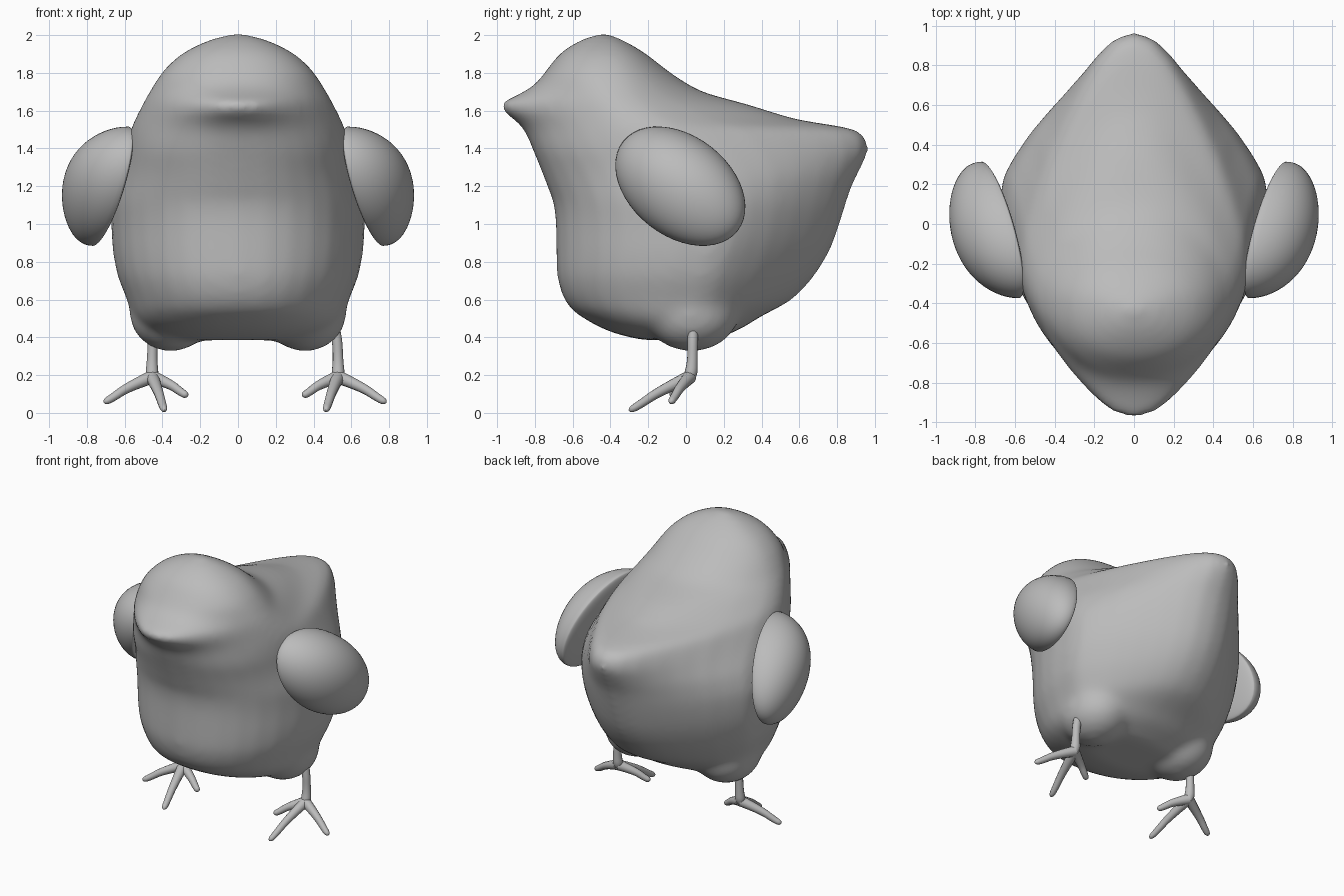
import bpy, bmesh, math
from mathutils import Vector

if "Cube" in bpy.data.objects:
    bpy.data.objects.remove(bpy.data.objects["Cube"])

grey = bpy.data.materials.new("soft_grey")
grey.diffuse_color = (0.5, 0.5, 0.5, 1)
grey.use_nodes = True
grey.node_tree.nodes["Principled BSDF"].inputs["Base Color"].default_value = grey.diffuse_color


def finish(ob):
    ob.data.materials.clear()
    ob.data.materials.append(grey)
    for p in ob.data.polygons:
        p.use_smooth = True


def mesh_object(name, bm):
    me = bpy.data.meshes.new(name)
    bmesh.ops.recalc_face_normals(bm, faces=bm.faces)
    bm.to_mesh(me)
    bm.free()
    ob = bpy.data.objects.new(name, me)
    bpy.context.collection.objects.link(ob)
    finish(ob)
    return ob


def ellipsoid(bm, centre, radii):
    made = bmesh.ops.create_uvsphere(bm, u_segments=32, v_segments=20, radius=1)
    for v in made["verts"]:
        v.co = Vector(c + r * k for c, r, k in zip(centre, radii, v.co))


def lookup(table, z):
    """Smooth (monotone cubic) interpolation through (z, value) pairs."""
    n = len(table)
    i = next((k for k in range(n - 1) if z <= table[k + 1][0]), n - 2)

    def slope(k):
        return (table[k + 1][1] - table[k][1]) / (table[k + 1][0] - table[k][0])

    def tangent(k):
        if k in (0, n - 1):
            return slope(min(k, n - 2))
        a, b = slope(k - 1), slope(k)
        return 0 if a * b <= 0 else 2 * a * b / (a + b)

    (z0, a), (z1, b) = table[i], table[i + 1]
    h = z1 - z0
    t = min(1, max(0, (z - z0) / h))
    return (a * (1 + 2 * t) * (1 - t) ** 2 + b * t * t * (3 - 2 * t)
            + h * tangent(i) * t * (1 - t) ** 2 - h * tangent(i + 1) * t * t * (1 - t))


# Body outlines by height: front edge, back edge, half width, widest y, pointedness
FRONT = [(.385, -.22), (.41, -.34), (.45, -.45), (.5, -.54), (.55, -.61), (.65, -.665), (.75, -.685),
         (1, -.69), (1.1, -.70), (1.2, -.735), (1.4, -.815), (1.5, -.86), (1.56, -.92), (1.6, -.975),
         (1.64, -.98), (1.68, -.9), (1.74, -.8), (1.8, -.75), (1.9, -.67), (1.95, -.6),
         (1.985, -.53), (2.01, -.44)]
BACK = [(.385, .15), (.45, .3), (.5, .38), (.6, .56), (.7, .66), (.8, .73), (.9, .78), (1, .815),
        (1.2, .88), (1.3, .93), (1.4, .97), (1.46, .955), (1.5, .9), (1.53, .74), (1.55, .61),
        (1.58, .5), (1.63, .34), (1.67, .19), (1.7, .09), (1.8, -.08), (1.9, -.21), (1.95, -.29),
        (1.985, -.36), (2.01, -.42)]
WIDTH = [(.385, .33), (.41, .42), (.45, .5), (.5, .55), (.6, .59), (.75, .645), (.9, .668), (1.1, .675),
         (1.2, .655), (1.35, .61), (1.5, .57), (1.6, .525), (1.7, .47), (1.8, .405), (1.85, .36),
         (1.9, .3), (1.95, .21), (1.985, .12), (2.01, .02)]
MIDDLE = [(.385, 0), (.7, .08), (1, .15), (1.2, .12), (1.5, -.2), (1.7, -.38), (2.01, -.43)]
POINT_FRONT = [(.385, .1), (1.1, .05), (1.35, .1), (1.5, .4), (1.63, .75), (1.8, .1), (2.01, 0)]
POINT_BACK = [(.385, .2), (.65, .7), (.9, .8), (1.2, .78), (1.45, .85), (1.6, .75), (1.75, .35), (2.01, 0)]
POINTED = [(1, 0), (.97, .12), (.88, .25), (.75, .42), (.6, .58), (.44, .74), (.3, .87), (.16, .965), (0, 1)]


def half_section(point):
    out = []
    for i, (px, py) in enumerate(POINTED):
        a = math.pi / 2 * i / 8
        rx, ry = max(0, math.cos(a)) ** .89, math.sin(a) ** .89
        out.append((rx + (px - rx) * point, ry + (py - ry) * point))
    return out


levels = [.385 + 1.625 * i / 90 for i in range(91)]
bm = bmesh.new()
rings = []
for z in levels:
    f, b, w, m = (lookup(t, z) for t in (FRONT, BACK, WIDTH, MIDDLE))
    m = min(max(m, f + .01), b - .01)
    back = [(x * w, m + y * (b - m)) for x, y in half_section(lookup(POINT_BACK, z))]
    front = [(x * w, m + y * (f - m)) for x, y in half_section(lookup(POINT_FRONT, z))]
    right = front[::-1] + back[1:]
    loop = right + [(-x, y) for x, y in right[-2:0:-1]]
    rings.append([bm.verts.new((x, y, z)) for x, y in loop])
n = len(rings[0])
for lo, hi in zip(rings, rings[1:]):
    for i in range(n):
        bm.faces.new((lo[i], lo[(i + 1) % n], hi[(i + 1) % n], hi[i]))
bm.faces.new(rings[0][::-1])
bm.faces.new(rings[-1])
bmesh.ops.recalc_face_normals(bm, faces=bm.faces)

# Thighs, breast pads and closed eyelids melt into the body
for s in (-1, 1):
    ellipsoid(bm, (s * .355, .03, .53), (.22, .25, .205))
    ellipsoid(bm, (s * .2, -.46, 1.23), (.2, .2, .17))
    ellipsoid(bm, (s * .345, -.57, 1.74), (.035, .03, .05))
body = mesh_object("body", bm)
rm = body.modifiers.new("Blend", "REMESH")
rm.mode = "VOXEL"
rm.voxel_size = .022
rm.use_smooth_shade = True
sm = body.modifiers.new("Soften", "SMOOTH")
sm.factor = .5
sm.iterations = 22

# Wings: tilted domes with a nearly flat inner side, leaning outward to the tip
tilt = math.radians(-38)
for s, side in ((-1, "left"), (1, "right")):
    bm = bmesh.new()
    bmesh.ops.create_uvsphere(bm, u_segments=48, v_segments=32, radius=1)
    for v in bm.verts:
        u, q, h = v.co.x * .385, v.co.y * .265, v.co.z
        y = u * math.cos(tilt) - q * math.sin(tilt)
        z = u * math.sin(tilt) + q * math.cos(tilt)
        x = .675 + .2 * y - .22 * z
        x += h * (.25 + .16 * z - .06 * y) if h > 0 else .04 * h
        v.co = (s * x, y - .03, z + 1.2)
    mesh_object(side + "_wing", bm)


# Legs and toes: tapered tubes
def tube(name, points):
    cu = bpy.data.curves.new(name, "CURVE")
    cu.dimensions = "3D"
    cu.bevel_depth = 1
    cu.bevel_resolution = 4
    cu.use_fill_caps = True
    sp = cu.splines.new("NURBS")
    sp.points.add(len(points) - 1)
    sp.use_endpoint_u = True
    sp.order_u = 3
    sp.resolution_u = 6
    for p, (x, y, z, r) in zip(sp.points, points):
        p.co = (x, y, z, 1)
        p.radius = r
    ob = bpy.data.objects.new(name, cu)
    bpy.context.collection.objects.link(ob)
    bpy.ops.object.select_all(action="DESELECT")
    ob.select_set(True)
    bpy.context.view_layer.objects.active = ob
    bpy.ops.object.convert(target="MESH")
    finish(bpy.context.object)


TOES = {"outer": (.25, -.08, .058), "middle": (-.065, -.295, .015), "inner": (-.185, -.075, .092)}
for s, side, ax in ((-1, "left", .455), (1, "right", .53)):
    tube(side + "_leg", [(s * (ax - .03), .04, .5, .028), (s * (ax - .005), .035, .4, .028),
                         (s * ax, .035, .28, .027), (s * ax, .025, .19, .038), (s * ax, .0, .165, .02)])
    for toe, (dx, y, z) in TOES.items():
        tip = Vector((s * (ax + dx), y, z))
        root = Vector((s * ax, .02, .19))
        mid = root.lerp(tip, .5) + Vector((0, 0, .015))
        end = root.lerp(tip, 1.02)
        tube(side + "_" + toe + "_toe", [(*root, .036), (*mid, .026), (*root.lerp(tip, .85), .022),
                                         (*tip, .018), (*end, .004)])
